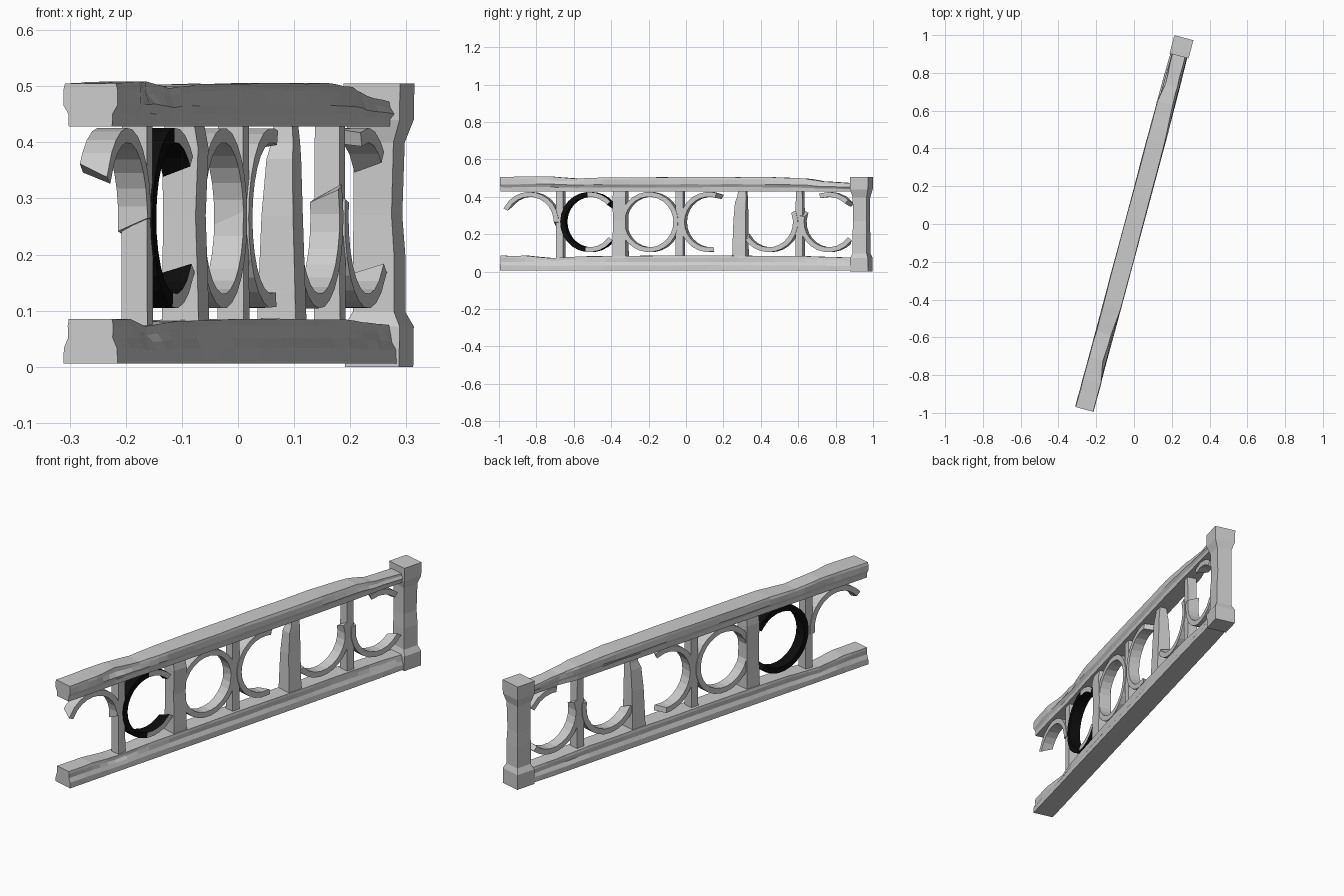
import bpy, bmesh, math, random

if "Cube" in bpy.data.objects:
    bpy.data.objects.remove(bpy.data.objects["Cube"])

random.seed(4)
TILT = math.radians(-15)      # the railing runs diagonally in plan
BAY = 0.331                   # spacing between balusters
black = bpy.data.materials.new("black")
black.diffuse_color = (0.004, 0.004, 0.004, 1)
black.use_nodes = True
black.node_tree.nodes["Principled BSDF"].inputs["Base Color"].default_value = black.diffuse_color


def loft(name, rings):
    """Skin equal-length point rings; local x = across, y = along, z = up."""
    bm = bmesh.new()
    vs = [[bm.verts.new(p) for p in ring] for ring in rings]
    n = len(vs[0])
    for a, b in zip(vs, vs[1:]):
        for i in range(n):
            j = (i + 1) % n
            bm.faces.new((a[i], a[j], b[j], b[i]))
    bm.faces.new(vs[0])
    bm.faces.new(vs[-1])
    bmesh.ops.recalc_face_normals(bm, faces=bm.faces)
    me = bpy.data.meshes.new(name)
    bm.to_mesh(me)
    bm.free()
    ob = bpy.data.objects.new(name, me)
    ob.rotation_euler.z = TILT
    bpy.context.collection.objects.link(ob)
    return ob


def rail(name, profile, z0, z1, sections, jitter):
    """sections: (along, left half width, right half width, top height, right edge chip)"""
    rings = []
    for k, (a, b) in enumerate(zip(sections, sections[1:])):
        steps = 3 if k < len(sections) - 2 else 4
        for s in range(steps):
            u, l, r, top, chip = [p + (q - p) * s / 3 for p, q in zip(a, b)]
            ring = []
            edge = len(rings) > 0
            for w, t in profile:
                side = r if w > 0 else l
                x = w * side
                z = z0 + t * (top - z0)
                if w > 0 and t > 0.8:
                    x -= chip
                    if t < 1:
                        z -= chip * 0.7
                if edge and t > 0:
                    x += random.uniform(-jitter, jitter)
                    z += random.uniform(-jitter, jitter) * 0.6
                ring.append((x, u, z))
            rings.append(ring)
    return loft(name, rings)


def column(name, u, sections):
    """sections: (z, half across, half along, shift across, shift along)"""
    return loft(name, [[(cx + sx * hx, u + cy + sy * hy, z)
                        for sx, sy in ((-1, -1), (1, -1), (1, 1), (-1, 1))]
                       for z, hx, hy, cx, cy in sections])


def arc(name, u, a0, a1, ro=0.161, ri=0.135, hw=0.027, zc=0.265):
    """Ring fragment in the along/up plane, with slanted broken ends."""
    n = max(3, round((a1 - a0) / 14))
    rings = []
    for i in range(n + 1):
        deg = a0 + (a1 - a0) * i / n
        skew = 5 if i in (0, n) else 0
        ring = []
        for x, r, s in ((-hw, ri, -1), (hw, ri, 1), (hw, ro, 1), (-hw, ro, -1)):
            t = math.radians(deg + skew * s)
            ring.append((x, u + r * math.cos(t), zc + r * math.sin(t)))
        rings.append(ring)
    return loft(name, rings)


# Worn top and bottom rails
TOP = [(-0.8, 0), (0.8, 0), (0.82, 0.3), (1, 0.5), (1, 0.85),
       (0.94, 1), (-0.94, 1), (-1, 0.85), (-1, 0.5), (-0.82, 0.3)]
BOTTOM = [(-1, 0), (1, 0), (0.98, 0.35), (0.82, 0.58), (0.84, 0.85),
          (0.8, 1), (-0.8, 1), (-0.84, 0.85), (-0.82, 0.58), (-0.98, 0.35)]
rail("top_rail", TOP, 0.428, 0.505, [
    (-1.016, .05, .05, .505, 0), (-0.86, .05, .05, .508, 0),
    (-0.74, .048, .045, .508, .014), (-0.60, .048, .044, .497, .006),
    (-0.45, .049, .049, .503, 0), (0.0, .05, .05, .505, 0),
    (0.45, .05, .05, .505, .002), (0.66, .05, .046, .498, .008),
    (0.76, .032, .044, .483, .008), (0.93, .040, .040, .472, .006)], 0.0016)
rail("bottom_rail", BOTTOM, 0.006, 0.085, [
    (-1.016, .05, .05, .085, 0), (-0.88, .05, .05, .085, .002),
    (-0.74, .05, .049, .072, .010), (-0.55, .05, .05, .082, .003),
    (-0.2, .05, .05, .085, 0), (0.3, .05, .05, .085, 0),
    (0.6, .05, .049, .084, .003), (0.8, .05, .047, .078, .008),
    (0.93, .047, .045, .074, .004)], 0.0014)

# Corner post with flared foot and head
column("end_post", 0.971, [
    (0, .05, .049, 0, 0), (.072, .051, .049, 0, 0), (.098, .038, .039, 0, 0),
    (.2, .038, .039, 0, 0), (.27, .035, .037, -.002, 0), (.40, .037, .039, 0, 0),
    (.44, .051, .049, 0, 0), (.505, .052, .05, 0, 0)])

# Slim balusters
for i, u in enumerate((-0.694, -0.031, 0.632)):
    top = 0.017 if i == 2 else 0.02
    column(f"slim_baluster_{i + 1}", u, [
        (.07, .024, .02, 0, 0), (.3, .023, .02, 0, 0), (.44, .023, top, 0, 0)])

# Thick balusters, the second one worn to a taper
column("thick_baluster_1", -0.362, [
    (.07, .034, .037, 0, 0), (.12, .033, .036, 0, 0), (.27, .030, .035, -.002, 0),
    (.39, .033, .036, 0, 0), (.44, .026, .034, -.002, 0)])
column("thick_baluster_2", 0.302, [
    (.07, .036, .037, 0, 0), (.13, .034, .036, 0, 0), (.27, .029, .034, 0, .002),
    (.37, .024, .030, .002, .006), (.40, .020, .024, .004, .012),
    (.44, .016, .020, .004, .014)])

# Broken ring infill: bay, start angle, end angle
for bay, a0, a1 in ((0, -5, 148), (2, 0, 360), (3, 70, 276),
                    (4, 212, 377), (5, 163, 318), (5, 42, 104)):
    arc(f"ring_bay_{bay + 1}_from_{a0}", -0.8595 + BAY * bay, a0, a1)

# Dark ring with its outer side paler at the broken ends
dark = arc("dark_ring", -0.8595 + BAY, 38, 318)
dark.data.materials.append(black)
grey = bpy.data.materials.new("grey")
grey.diffuse_color = (0.8, 0.8, 0.8, 1)
grey.use_nodes = True
grey.node_tree.nodes["Principled BSDF"].inputs["Base Color"].default_value = grey.diffuse_color
dark.data.materials.append(grey)
for f in dark.data.polygons:
    c = f.center
    if f.normal.x > 0.5 and c.y > -0.8595 + BAY - 0.02:
        f.material_index = 1
